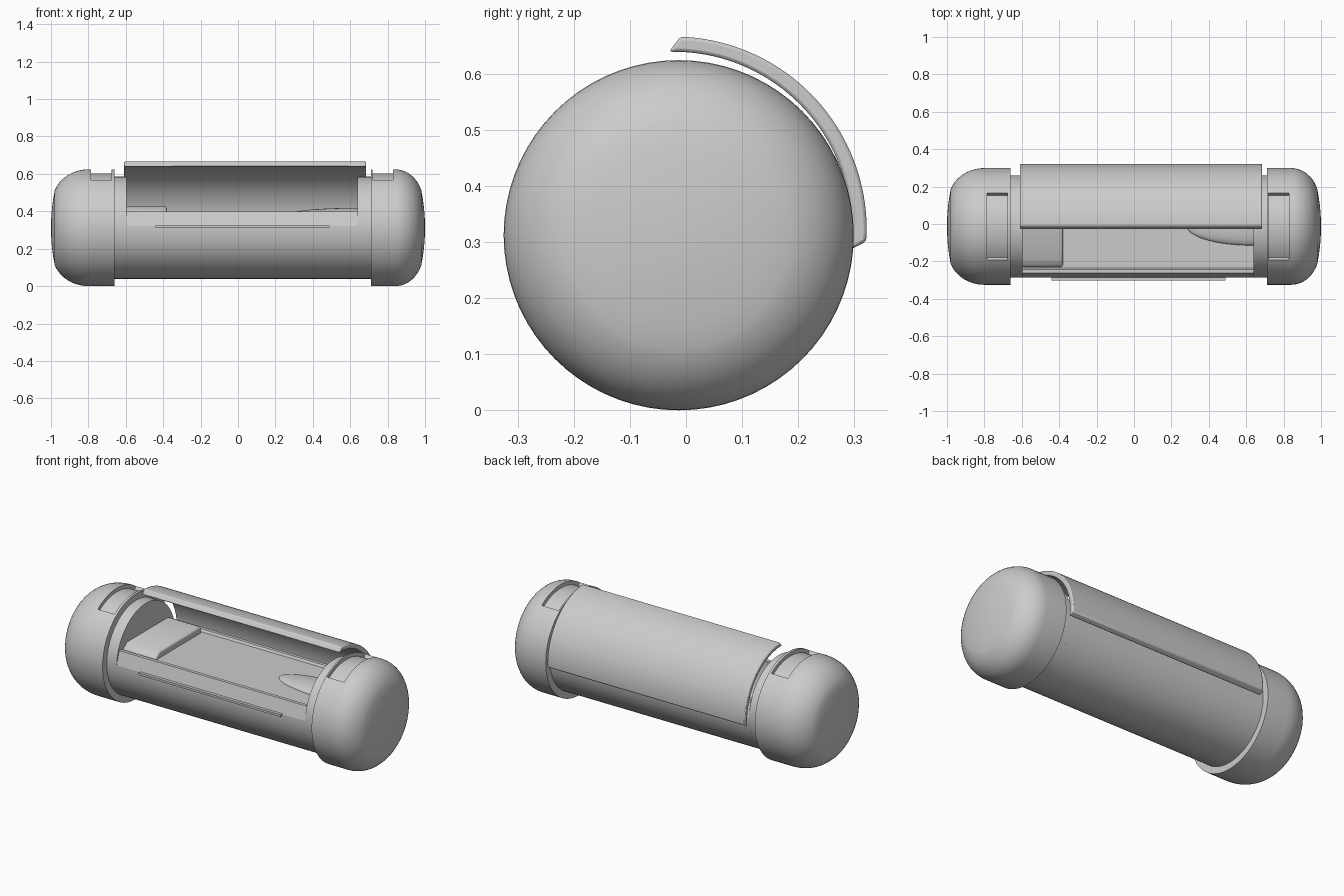
import bpy, bmesh
from math import cos, sin, radians, pi

if "Cube" in bpy.data.objects:
    bpy.data.objects.remove(bpy.data.objects["Cube"], do_unlink=True)

CY, CZ = -0.013, 0.312       # long axis of the capsule
CAP_R, BODY_R = 0.312, 0.273

grey = bpy.data.materials.new("hull grey")
grey.use_nodes = True
grey.diffuse_color = (0.6, 0.6, 0.6, 1)
grey.node_tree.nodes["Principled BSDF"].inputs["Base Color"].default_value = (0.6, 0.6, 0.6, 1)


def finish(name, bm):
    bmesh.ops.recalc_face_normals(bm, faces=bm.faces)
    mesh = bpy.data.meshes.new(name)
    bm.to_mesh(mesh)
    bm.free()
    ob = bpy.data.objects.new(name, mesh)
    bpy.context.collection.objects.link(ob)
    mesh.materials.append(grey)
    return ob


def smooth(ob, angle=35):
    bpy.ops.object.select_all(action='DESELECT')
    ob.select_set(True)
    bpy.context.view_layer.objects.active = ob
    bpy.ops.object.shade_smooth_by_angle(angle=radians(angle))


def bevel(ob, width, segments=2):
    mod = ob.modifiers.new("soft edges", 'BEVEL')
    mod.width, mod.segments, mod.limit_method = width, segments, 'ANGLE'
    mod.angle_limit = radians(40)


def arc(r, a0, a1, n=32, cy=CY, cz=CZ):
    angles = [radians(a0 + (a1 - a0) * i / n) for i in range(n + 1)]
    return [(cy + r * cos(a), cz + r * sin(a)) for a in angles]


def prism(name, outline, x0, x1):
    """Extrude a y-z outline along x."""
    bm = bmesh.new()
    a, b = [[bm.verts.new((x, y, z)) for y, z in outline] for x in (x0, x1)]
    bm.faces.new(a)
    bm.faces.new(b)
    n = len(a)
    for i in range(n):
        j = (i + 1) % n
        bm.faces.new((a[i], a[j], b[j], b[i]))
    return finish(name, bm)


def lathe(name, profile, steps=72):
    """Spin an (x, radius) profile around the long axis."""
    bm = bmesh.new()
    verts = [bm.verts.new((x, CY, CZ + r)) for x, r in profile]
    edges = [bm.edges.new(pair) for pair in zip(verts, verts[1:])]
    bmesh.ops.spin(bm, geom=verts + edges, cent=(0, CY, CZ), axis=(1, 0, 0),
                   angle=2 * pi, steps=steps)
    bmesh.ops.remove_doubles(bm, verts=bm.verts, dist=0.0001)
    return finish(name, bm)


def ellipsoid(name, centre, radii):
    bm = bmesh.new()
    bmesh.ops.create_uvsphere(bm, u_segments=40, v_segments=20, radius=1)
    bmesh.ops.scale(bm, vec=radii, verts=bm.verts)
    bmesh.ops.translate(bm, vec=centre, verts=bm.verts)
    ob = finish(name, bm)
    smooth(ob, 80)
    return ob


# Domed end caps with a shallow recessed panel on top
for side, sign, inner, shoulder, pocket in (
        ("right", -1, 0.66, 0.80, (0.675, 0.785)),
        ("left", 1, 0.71, 0.84, (0.718, 0.83))):
    profile = [(inner, 0), (inner, CAP_R), (shoulder, CAP_R)]
    for i in range(1, 11):       # rounded shoulder
        t = radians(7 * i)
        profile.append((shoulder + (0.98 - shoulder) * sin(t) / sin(radians(70)),
                        0.2 + (CAP_R - 0.2) * (cos(t) - cos(radians(70))) / (1 - cos(radians(70)))))
    for i in range(1, 6):        # gently domed end disc
        r = 0.2 * (1 - i / 5)
        profile.append((1 - 0.02 * (r / 0.2) ** 2, r))
    cap = lathe(side + "_end_cap", [(sign * x, r) for x, r in profile])
    cutter = prism(side + "_panel_cutter", arc(0.29, 55, 125) + arc(0.4, 125, 55),
                   sign * pocket[0], sign * pocket[1])
    cutter.hide_render = True
    cutter.hide_viewport = True
    cut = cap.modifiers.new("panel recess", 'BOOLEAN')
    cut.operation, cut.object, cut.solver = 'DIFFERENCE', cutter, 'EXACT'
    smooth(cap, 32)

# Round collars joining the caps to the bed trough
for side, x0, x1 in (("right", -0.67, -0.595), ("left", 0.64, 0.72)):
    smooth(prism(side + "_collar", arc(BODY_R, 0, 355, 71), x0, x1))

# Half-round trough with a chamfered rim and sunken bed
RIM, BED = 0.40, 0.387
trough = prism("bed_trough",
               [(CY - 0.25, RIM)] + arc(BODY_R, 178, 362, 48) + [(CY + 0.25, RIM),
                (CY + 0.23, RIM), (CY + 0.222, BED), (CY - 0.222, BED), (CY - 0.23, RIM)],
               -0.60, 0.645)
smooth(trough, 14)

# Pillow
pillow = prism("pillow", [(-0.23, 0.37), (0.2, 0.37), (0.2, 0.425), (-0.19, 0.425), (-0.23, 0.395)],
               -0.60, -0.38)
bevel(pillow, 0.025, 5)
smooth(pillow, 60)

# Foot rest
ellipsoid("foot_rest", (0.63, -0.01, 0.385), (0.35, 0.105, 0.033))

# Thin rail along the front
rail = prism("front_rail", [(-0.27, 0.312), (-0.303, 0.312), (-0.303, 0.325), (-0.27, 0.325)],
             -0.44, 0.49)

# Curved sliding cover, opened to the back
cover = prism("sliding_cover",
              arc(0.344, -3.5, 88, 40, -0.022, 0.322) + arc(0.317, 91.5, -6.5, 40, -0.022, 0.322),
              -0.61, 0.685)
bevel(cover, 0.006)
smooth(cover, 30)
